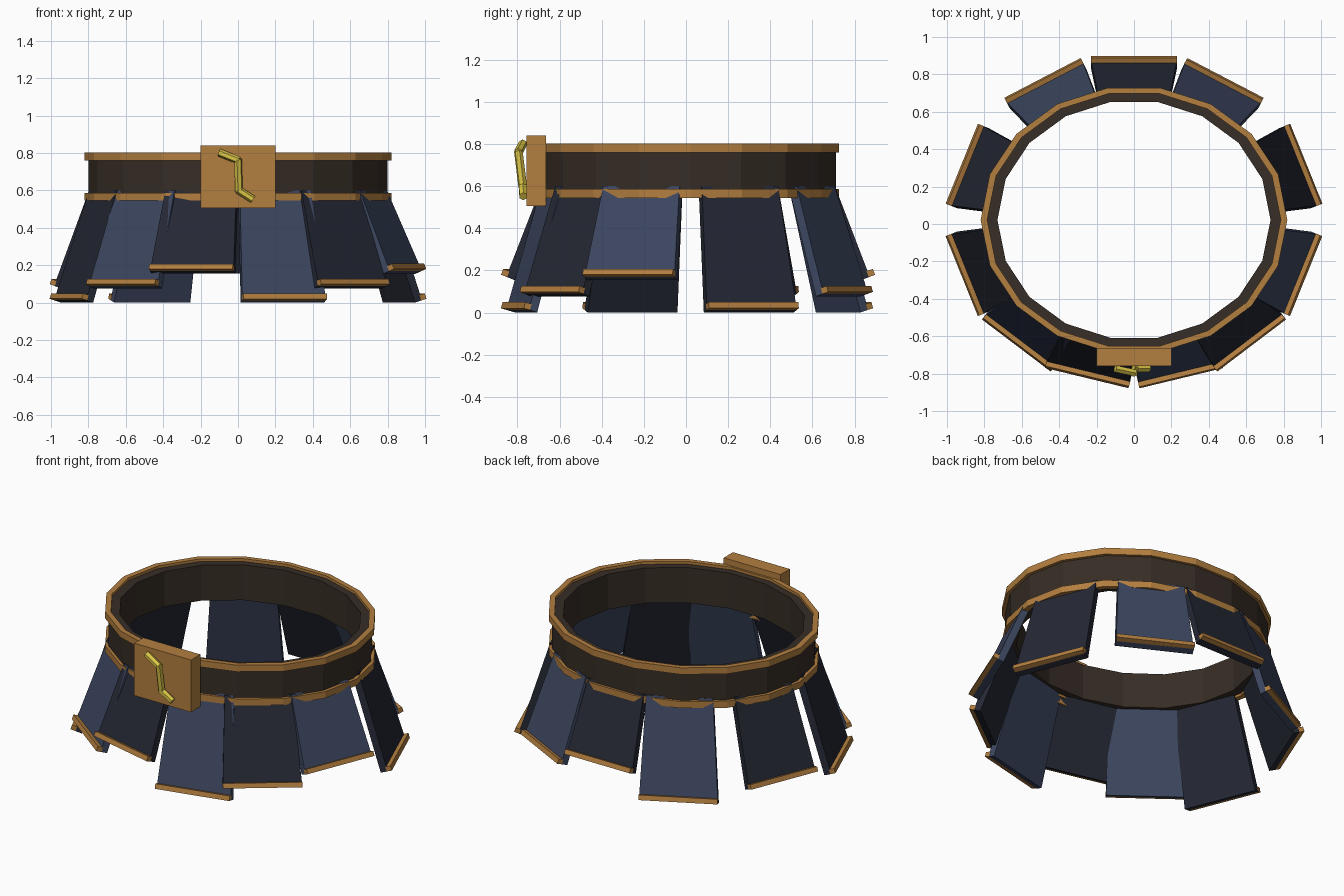
import bpy, math
from mathutils import Vector

if "Cube" in bpy.data.objects:
    bpy.data.objects.remove(bpy.data.objects["Cube"])

CY = 0.022  # belt centre in y


def mat(name, rgb):
    m = bpy.data.materials.new(name)
    m.diffuse_color = (*rgb, 1)
    m.use_nodes = True
    m.node_tree.nodes["Principled BSDF"].inputs["Base Color"].default_value = m.diffuse_color
    return m


LEATHER = mat("leather", (0.038, 0.026, 0.019))
TRIM = mat("bronze", (0.45, 0.21, 0.05))
LIGHT = mat("light_cloth", (0.045, 0.061, 0.115))
DARK = mat("dark_cloth", (0.018, 0.021, 0.034))
GOLD = mat("gold", (0.70, 0.55, 0.06))


def make(name, verts, faces, material):
    me = bpy.data.meshes.new(name)
    me.from_pydata([tuple(v) for v in verts], [], faces)
    me.materials.append(material)
    ob = bpy.data.objects.new(name, me)
    bpy.context.collection.objects.link(ob)
    return ob


def ring(name, outer, inner, z0, z1, material, n=18):
    """Elliptical band with a rectangular section."""
    section = [(*outer, z0), (*outer, z1), (*inner, z1), (*inner, z0)]
    verts, faces = [], []
    for i in range(n):
        a = math.tau * i / n
        verts += [(rx * math.cos(a), CY + ry * math.sin(a), z) for rx, ry, z in section]
        j = (i + 1) % n
        for k in range(4):
            m = (k + 1) % 4
            faces.append((i * 4 + k, j * 4 + k, j * 4 + m, i * 4 + m))
    return make(name, verts, faces, material)


BOX = [(0, 1, 2, 3), (7, 6, 5, 4), (0, 4, 5, 1), (1, 5, 6, 2), (2, 6, 7, 3), (3, 7, 4, 0)]


def slab(name, top, bottom, tangent, normal, half_top, half_bottom, front, back, material):
    """Tapered plate between two centre points."""
    verts = []
    for off in (front, back):
        for c, w in ((bottom, -half_bottom), (bottom, half_bottom), (top, half_top), (top, -half_top)):
            verts.append(c + tangent * w + normal * off)
    return make(name, verts, BOX, material)


# Belt and its two rims
ring("belt_band", (0.80, 0.70), (0.73, 0.64), 0.56, 0.785, LEATHER)
ring("belt_top_rim", (0.82, 0.716), (0.785, 0.685), 0.76, 0.802, TRIM)
ring("belt_bottom_rim", (0.82, 0.716), (0.785, 0.685), 0.545, 0.587, TRIM)

# Skirt panels: angle round the belt, hem height, cloth
LONG, MID, SHORT = 0.013, 0.09, 0.17
panels = [
    (-105, SHORT, DARK), (-75, LONG, LIGHT), (-50, MID, DARK), (-20, SHORT, LIGHT),
    (20, LONG, DARK), (60, MID, LIGHT), (90, SHORT, DARK), (120, LONG, LIGHT),
    (160, MID, DARK), (200, LONG, DARK), (230, MID, LIGHT),
]
for i, (deg, hem, cloth) in enumerate(panels):
    c, s = math.cos(math.radians(deg)), math.sin(math.radians(deg))
    top = Vector((0.77 * c, CY + 0.685 * s, 0.60))
    bottom = Vector((0.955 * c, CY + 0.85 * s, hem))
    out = Vector((c / 0.97, s / 0.875, 0)).normalized()
    tangent = Vector((-out.y, out.x, 0))
    up = (top - bottom).normalized()
    normal = tangent.cross(up).normalized()
    slab(f"skirt_panel_{i + 1}", top, bottom, tangent, normal, 0.195, 0.23, 0, -0.042, cloth)
    slab(f"panel_hem_{i + 1}", bottom + up * 0.03, bottom, tangent, normal,
         0.23, 0.23, 0.027, -0.005, TRIM)

# Buckle plate
slab("buckle_plate", Vector((0, -0.71, 0.84)), Vector((0, -0.71, 0.507)),
     Vector((1, 0, 0)), Vector((0, -1, 0)), 0.2, 0.2, 0.048, -0.045, TRIM)

# Bent buckle prong made of three rods
path = [Vector(p) for p in ((-0.095, -0.775, 0.80), (0, -0.795, 0.762),
                            (0.005, -0.775, 0.60), (0.075, -0.772, 0.555))]
for i, (a, b) in enumerate(zip(path, path[1:])):
    d = b - a
    bpy.ops.mesh.primitive_cylinder_add(vertices=6, radius=0.021, depth=d.length + 0.012,
                                        location=(a + b) / 2,
                                        rotation=d.to_track_quat('Z', 'Y').to_euler())
    rod = bpy.context.object
    rod.name = f"buckle_prong_{i + 1}"
    rod.data.materials.append(GOLD)
